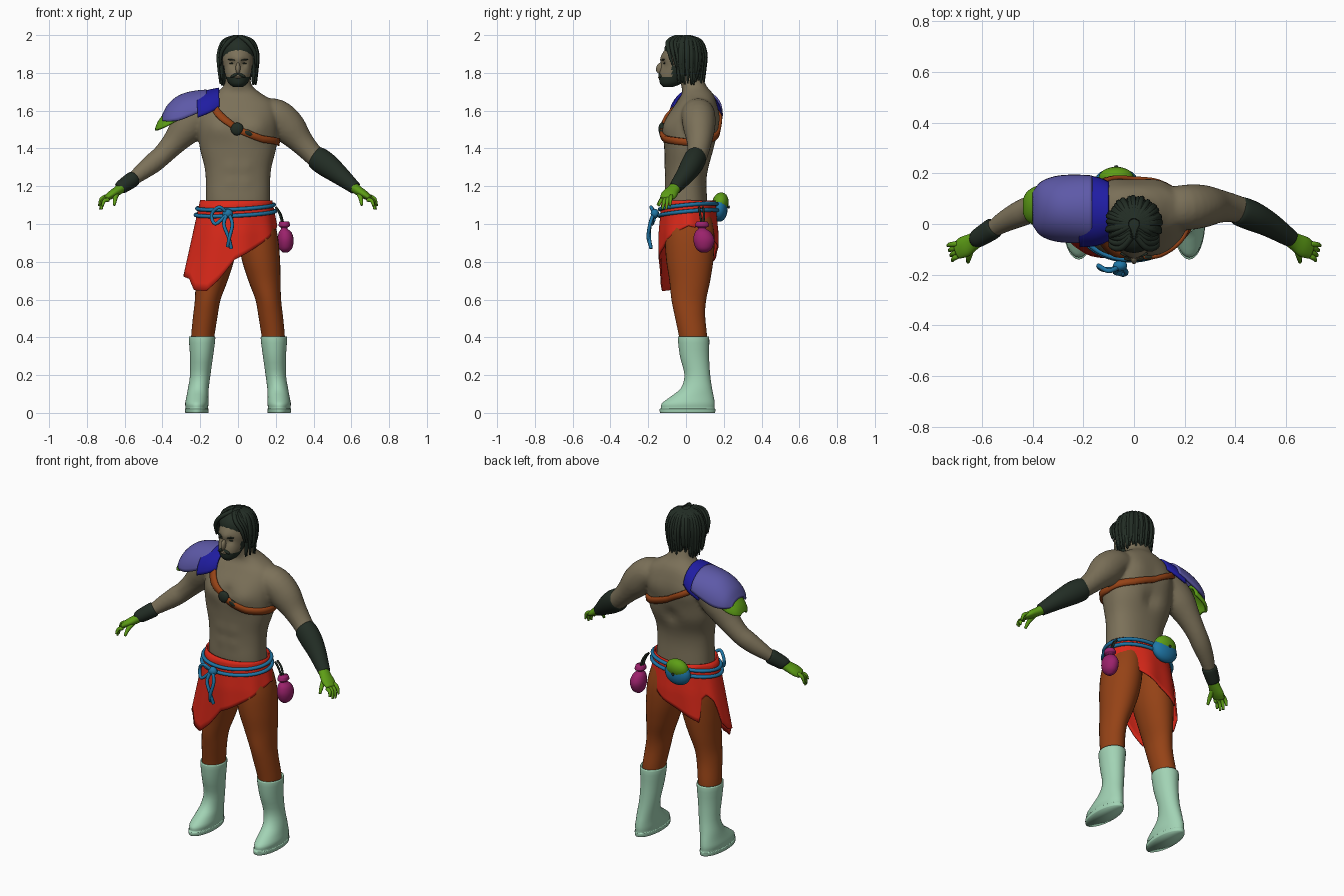
import bpy, bmesh, random
from math import sin, cos, pi, radians
from mathutils import Vector, Matrix, Euler
from mathutils.bvhtree import BVHTree

random.seed(4)
if "Cube" in bpy.data.objects:
    bpy.data.objects.remove(bpy.data.objects["Cube"])


def material(name, *rgb):
    m = bpy.data.materials.new(name)
    m.use_nodes = True
    m.diffuse_color = (*rgb, 1)
    m.node_tree.nodes["Principled BSDF"].inputs["Base Color"].default_value = (*rgb, 1)
    return m


skin = material("skin", .2, .165, .1)
dark = material("dark_hair_leather", .016, .026, .018)
red = material("red_cloth", .72, .022, .01)
brown = material("brown_leather", .3, .055, .008)
mint = material("mint_boots", .36, .65, .46)
blue = material("blue_rope", .013, .18, .38)
green = material("green_glove", .11, .34, .008)
purple = material("purple_pad", .11, .1, .39)
navy = material("navy_pad", .014, .012, .36)
pink = material("magenta_pouch", .33, .016, .15)


def spline(pts, sub):
    """Catmull-Rom interpolation of tuples of any length."""
    out = []
    for i in range(len(pts) - 1):
        p0, p1, p2, p3 = pts[max(i - 1, 0)], pts[i], pts[i + 1], pts[min(i + 2, len(pts) - 1)]
        for k in range(sub):
            t = k / sub
            out.append([b + .5 * t * (c - a + t * (2 * a - 5 * b + 4 * c - d + t * (3 * (b - c) + d - a)))
                        for a, b, c, d in zip(p0, p1, p2, p3)])
    return out + [list(pts[-1])]


def grid(bm, rows, closed):
    rows = [[bm.verts.new(p) for p in r] for r in rows]
    for a, b in zip(rows, rows[1:]):
        for j in range(len(a) - (not closed)):
            k = (j + 1) % len(a)
            bm.faces.new((a[j], a[k], b[k], b[j]))
    return rows


def loft(bm, secs, flat=True, n=24, power=1, sub=4):
    """Skin elliptical sections (x, y, z, radius_a, radius_b); flat ones lie level."""
    d, rows = spline(secs, sub), []
    for i, s in enumerate(d):
        a, b = Vector((1, 0, 0)), Vector((0, 1, 0))
        if not flat:
            t = (Vector(d[min(i + 1, len(d) - 1)][:3]) - Vector(d[max(i - 1, 0)][:3])).normalized()
            b = (b - t * b.dot(t)).normalized()
            a = b.cross(t)
        ring = []
        for j in range(n):
            u, v = cos(2 * pi * j / n), sin(2 * pi * j / n)
            u, v = [(abs(w) ** power) * (1 if w > 0 else -1) for w in (u, v)]
            ring.append(Vector(s[:3]) + a * u * s[3] + b * v * s[4])
        rows.append(ring)
    rows = grid(bm, rows, True)
    bm.faces.new(rows[0])
    bm.faces.new(rows[-1])


def bulge(bm, spots):
    """Push muscles and features out from, or into, the vertical axis."""
    for v in bm.verts:
        for x, y, z, r, amount in spots:
            f = (v.co - Vector((x, y, z))).length / r
            v.co += Vector((v.co.x, v.co.y, 0)).normalized() * amount * 2.7 ** (-f * f)


def finish(bm, name, *mats, thick=0):
    bmesh.ops.recalc_face_normals(bm, faces=bm.faces)
    me = bpy.data.meshes.new(name)
    bm.to_mesh(me)
    bm.free()
    for p in me.polygons:
        p.use_smooth = True
    for m in mats:
        me.materials.append(m)
    ob = bpy.data.objects.new(name, me)
    bpy.context.collection.objects.link(ob)
    if thick:
        s = ob.modifiers.new("thickness", 'SOLIDIFY')
        s.thickness, s.offset = thick, 0
    return ob


def part(name, mat, secs, **kw):
    bm = bmesh.new()
    loft(bm, secs, **kw)
    return finish(bm, name, mat)


def ball(name, mat, loc, size, rot=(0, 0, 0)):
    bm = bmesh.new()
    m = Matrix.LocRotScale(Vector(loc), Euler([radians(a) for a in rot]), Vector(size))
    bmesh.ops.create_uvsphere(bm, u_segments=20, v_segments=12, radius=1, matrix=m)
    return finish(bm, name, mat)


def rope(name, mat, paths, r, cyclic=False, taper=False):
    cu = bpy.data.curves.new(name, 'CURVE')
    cu.dimensions, cu.bevel_depth, cu.bevel_resolution, cu.use_fill_caps = '3D', r, 2, True
    for pts in paths:
        sp = cu.splines.new('POLY')
        pts = pts if cyclic else spline(pts, 4)
        sp.points.add(len(pts) - 1)
        for i, p in enumerate(pts):
            sp.points[i].co = (*p, 1)
            if taper:
                sp.points[i].radius = 1.05 - .85 * (i / len(pts)) ** 3
        sp.use_cyclic_u = cyclic
        sp.use_smooth = True
    cu.materials.append(mat)
    bpy.context.collection.objects.link(bpy.data.objects.new(name, cu))


def lerp(table, x):
    for (a, u), (b, v) in zip(table, table[1:]):
        if a <= x <= b:
            return u + (v - u) * (x - a) / (b - a)
    return table[-1][1]


def side(secs, s):
    return [(s * p[0], *p[1:]) for p in secs]


# Torso, neck and arms fused into one skin
bm = bmesh.new()
loft(bm, [(0, .01, 1.02, .17, .11), (0, 0, 1.12, .17, .113), (0, 0, 1.22, .17, .108), (0, .005, 1.3, .177, .114),
          (0, .02, 1.4, .202, .135), (0, .025, 1.5, .212, .14), (0, .04, 1.58, .21, .13), (0, .055, 1.645, .19, .105),
          (0, .06, 1.69, .125, .082), (0, .04, 1.735, .073, .066), (0, .01, 1.82, .062, .062)], n=48, power=.85)
bulge(bm, [(x * s, y, z, r, a) for s in (1, -1) for x, y, z, r, a in
           [(.09, -.11, 1.52, .07, .02), (.04, -.11, 1.3, .035, .006), (.04, -.11, 1.22, .035, .006),
            (.09, .15, 1.55, .07, .015), (0, .15, 1.4, .05, -.012), (0, -.12, 1.53, .03, -.008)]])
torso = BVHTree.FromBMesh(bm)
arm = [(.11, .06, 1.595, .07, .08), (.2, .065, 1.575, .088, .09), (.27, .07, 1.51, .09, .085),
       (.337, .07, 1.432, .066, .066), (.4, .06, 1.365, .055, .055), (.45, .04, 1.322, .054, .052),
       (.51, .01, 1.275, .045, .043), (.565, -.025, 1.23, .033, .033), (.62, -.06, 1.19, .028, .028)]
for s in (1, -1):
    loft(bm, side(arm, s), flat=False)
body = finish(bm, "body", skin)
rm = body.modifiers.new("fuse", 'REMESH')
rm.mode, rm.voxel_size, rm.use_smooth_shade = 'VOXEL', .01, True
sm = body.modifiers.new("soften", 'SMOOTH')
sm.factor, sm.iterations = .5, 5

# Head with the bearded jaw picked out by position
bm = bmesh.new()
loft(bm, [(0, -.095, 1.725, .025, .025), (0, -.08, 1.745, .05, .058), (0, -.062, 1.785, .066, .08),
          (0, -.04, 1.83, .077, .093), (0, -.03, 1.88, .082, .1), (0, -.015, 1.94, .075, .085),
          (0, 0, 1.975, .05, .055)], n=48, sub=6)
bulge(bm, [(0, -.13, 1.878, .04, .006)] + [(s * .033, -.13, 1.85, .022, -.014) for s in (1, -1)])
for f in bm.faces:
    c = f.calc_center_median()
    f.material_index = int((c.z < 1.775 and c.y < .02) or (c.z < 1.84 and c.y > -.075))
finish(bm, "head", skin, dark)
ball("nose", skin, (0, -.137, 1.825), (.013, .021, .03), (-15, 0, 0))
ball("lips", skin, (0, -.142, 1.776), (.018, .006, .005))
for s, n in ((1, "left"), (-1, "right")):
    ball(n + "_moustache", dark, (s * .018, -.136, 1.788), (.024, .01, .008), (0, s * 25, 0))
    ball(n + "_eyebrow", dark, (s * .034, -.122, 1.869), (.022, .007, .004), (0, s * -6, s * 18))
    ball(n + "_eye", dark, (s * .033, -.113, 1.85), (.012, .006, .004))

# Hair cap and hanging locks
ball("hair_cap", dark, (0, -.005, 1.908), (.098, .112, .088), (-12, 0, 0))
locks = []
for i in range(64):
    a = radians(62 + 236 * i / 63)
    k, low = random.uniform(.9, 1.04), random.uniform(1.73, 1.8)
    x, y = sin(a) * k, -cos(a) * k
    locks.append([(x * .02, y * .02, 1.988), (x * .075, y * .075, 1.965), (x * .1, y * .1, 1.9),
                  (x * .1, y * .098, 1.83), (x * .095, y * .09, low)])
for s in (1, -1):
    for k in range(4):
        locks.append([(s * .01, -.05 + .01 * k, 1.99), (s * .05, -.095 + .02 * k, 1.965),
                      (s * .088, -.09 + .02 * k, 1.91), (s * .095, -.07 + .02 * k, 1.84 - .01 * k)])
rope("hair_locks", dark, locks, .012, taper=True)

# Legs, boots, gloves
leg = [(.085, .02, 1.08, .085, .105), (.105, .02, .95, .103, .13), (.12, .02, .82, .102, .126), (.14, .02, .7, .085, .108),
       (.16, .015, .6, .068, .092), (.172, .02, .52, .065, .081), (.185, .035, .42, .062, .075), (.19, .04, .36, .058, .07)]
boot = [(.19, .04, .36, .03, .04), (.19, .04, .398, .06, .072), (.19, .04, .395, .07, .083), (.193, .045, .3, .061, .077),
        (.2, .06, .2, .054, .068), (.21, .055, .13, .055, .083), (.215, .032, .085, .058, .115), (.218, .012, .05, .062, .14),
        (.218, .01, .025, .059, .141), (.218, .008, .02, .063, .148), (.218, .008, 0, .061, .146)]
hand = [(.6, -.048, 1.205, .029, .03), (.635, -.07, 1.178, .025, .035), (.67, -.09, 1.155, .022, .042),
        (.7, -.105, 1.135, .014, .034)]
for s, n in ((1, "left"), (-1, "right")):
    part(n + "_trouser_leg", brown, side(leg, s), n=32)
    part(n + "_boot", mint, side(boot, s), n=32, sub=3)
    part(n + "_palm", green, side(hand, s), flat=False)
    for k in range(4):
        a = Vector((.697 - .004 * k, -.078 - .015 * k, 1.147 - .006 * k))
        b = Vector((.735 - .006 * k, -.085 - .02 * k, 1.095 - .018 * (k in (1, 2))))
        m = a.lerp(b, .5) + Vector((.008, 0, .01))
        part(n + "_finger", green, side([(*a, .011, .011), (*m, .01, .01), (*b, .006, .006)], s), flat=False, n=10)
    part(n + "_thumb", green, side([(.64, -.085, 1.165, .015, .014), (.65, -.125, 1.135, .012, .012),
                                    (.655, -.15, 1.1, .007, .007)], s), flat=False, n=10)

# Bracers: long on the left, short on the right
part("left_bracer", dark, [(.405, .055, 1.358, .054, .05), (.42, .05, 1.348, .063, .058), (.47, .03, 1.312, .064, .058),
                           (.53, 0, 1.265, .053, .05), (.6, -.045, 1.207, .038, .038),
                           (.62, -.058, 1.19, .034, .034)], flat=False)
part("right_bracer", dark, [(-.55, -.013, 1.242, .036, .036), (-.56, -.02, 1.235, .042, .042),
                            (-.615, -.055, 1.197, .037, .037), (-.625, -.06, 1.188, .031, .031)], flat=False)

# Skirt with an uneven, slit hem; angle runs from the front towards the left
hem = [(0, .81), (30, .88), (60, .95), (90, .99), (120, .97), (150, .92), (180, .87), (205, .82), (220, .79), (228, .92),
       (238, .95), (250, .91), (258, .78), (275, .73), (300, .71), (312, .65), (330, .645), (342, .70), (360, .81)]


def wrap(deg, z, out=0):
    d, a = 1.125 - z, radians(deg)
    rx, ry = .187 + .2 * d + out, .138 + .03 * min(d * 3, .5) + out
    return Vector((-.01 - .03 * d + rx * sin(a), .013 - ry * cos(a), z))


bm = bmesh.new()
rows = []
for k in range(13):
    rows.append([wrap(d, 1.125 + (lerp(hem, d) - 1.125) * k / 12, .004 * sin(radians(d * 9)) * k / 12)
                 for d in range(0, 360, 3)])
grid(bm, rows, True)
finish(bm, "skirt", red, thick=.008)

# Rope belt, knot and tails
for h in (1.092, 1.058):
    rope("belt_rope", blue, [[wrap(d, h - .014 * cos(radians(d)) + .01 * sin(radians(d)), .01)
                              for d in range(0, 360, 6)]], .0105, cyclic=True)
ball("belt_knot", blue, (-.055, -.165, 1.055), (.028, .022, .025))
rope("belt_tails", blue, [
    [(-.055, -.17, 1.06), (-.075, -.19, 1.0), (-.05, -.195, .93), (-.035, -.185, .87)],
    [(-.05, -.17, 1.06), (-.03, -.19, 1.0), (-.045, -.2, .93), (-.055, -.185, .88)],
    [(-.06, -.17, 1.06), (-.1, -.185, 1.09), (-.14, -.165, 1.05), (-.12, -.18, 1.0), (-.06, -.175, 1.05)]], .0095)

# Pouches
ball("back_pouch", blue, (-.07, .178, 1.08), (.082, .042, .068))
ball("back_pouch_flap", green, (-.07, .182, 1.112), (.07, .043, .056), (-12, 0, 0))
ball("flap_button", dark, (-.07, .226, 1.09), (.008, .006, .008))
part("hip_pouch", pink, [(.25, .095, .848, .012, .015), (.252, .095, .87, .034, .042), (.252, .095, .915, .043, .056),
                         (.25, .09, .955, .034, .043), (.245, .085, .977, .016, .02), (.245, .085, .99, .03, .038),
                         (.245, .085, 1.012, .026, .03)], n=20)
rope("hip_pouch_cord", dark, [[(.2, .07, 1.09), (.222, .075, 1.05), (.24, .085, .98)],
                              [(.2, .09, 1.09), (.226, .095, 1.05), (.245, .09, .98)]], .006)

# Chest strap laid on the torso, and its buckle
slope = [(-64, 1.63), (-45, 1.585), (0, 1.5), (45, 1.45), (90, 1.432), (135, 1.46), (180, 1.51), (225, 1.59), (246, 1.64)]
bm = bmesh.new()
rows = []
for deg in range(-64, 247, 5):
    d, row = Vector((sin(radians(deg)), -cos(radians(deg)), 0)), []
    for w in (-.018, 0, .018):
        start = Vector((0, .02, lerp(slope, deg) + w)) + d
        hit = torso.ray_cast(start, -d)[0] or start - d * .82
        row.append(hit + d * .006)
    rows.append(row)
grid(bm, rows, False)
finish(bm, "chest_strap", brown, thick=.018)
ball("strap_buckle", dark, (-.005, -.128, 1.503), (.034, .018, .034), (0, 25, 0))
ball("strap_end", dark, (.055, -.13, 1.482), (.028, .012, .016), (0, 25, 0))


# Layered shoulder armour: rows of (x, top z, half width, drop)
def shell(name, mat, cy, secs):
    bm = bmesh.new()
    grid(bm, [[(x, cy + w * sin(radians(a)), z - drop * (1 - cos(radians(a)))) for a in range(-88, 89, 8)]
              for x, z, w, drop in spline(secs, 4)], False)
    finish(bm, name, mat, thick=.014)


shell("navy_collar", navy, .05, [(-.1, 1.715, .11, .1), (-.15, 1.705, .13, .12), (-.215, 1.688, .135, .13)])
shell("purple_shoulder_plate", purple, .06, [(-.165, 1.705, .125, .1), (-.24, 1.697, .128, .125), (-.31, 1.675, .122, .13),
                                             (-.365, 1.63, .1, .09), (-.395, 1.575, .06, .03)])
shell("green_lower_plate", green, .07, [(-.32, 1.625, .075, .08), (-.375, 1.59, .075, .075),
                                        (-.415, 1.545, .055, .045), (-.432, 1.505, .025, .01)])
for y, z in ((-.045, 1.65), (-.06, 1.625), (.15, 1.66), (.165, 1.635)):
    ball("plate_lace", mint, (-.185, y, z), (.022, .009, .009), (0, 20, 0))
